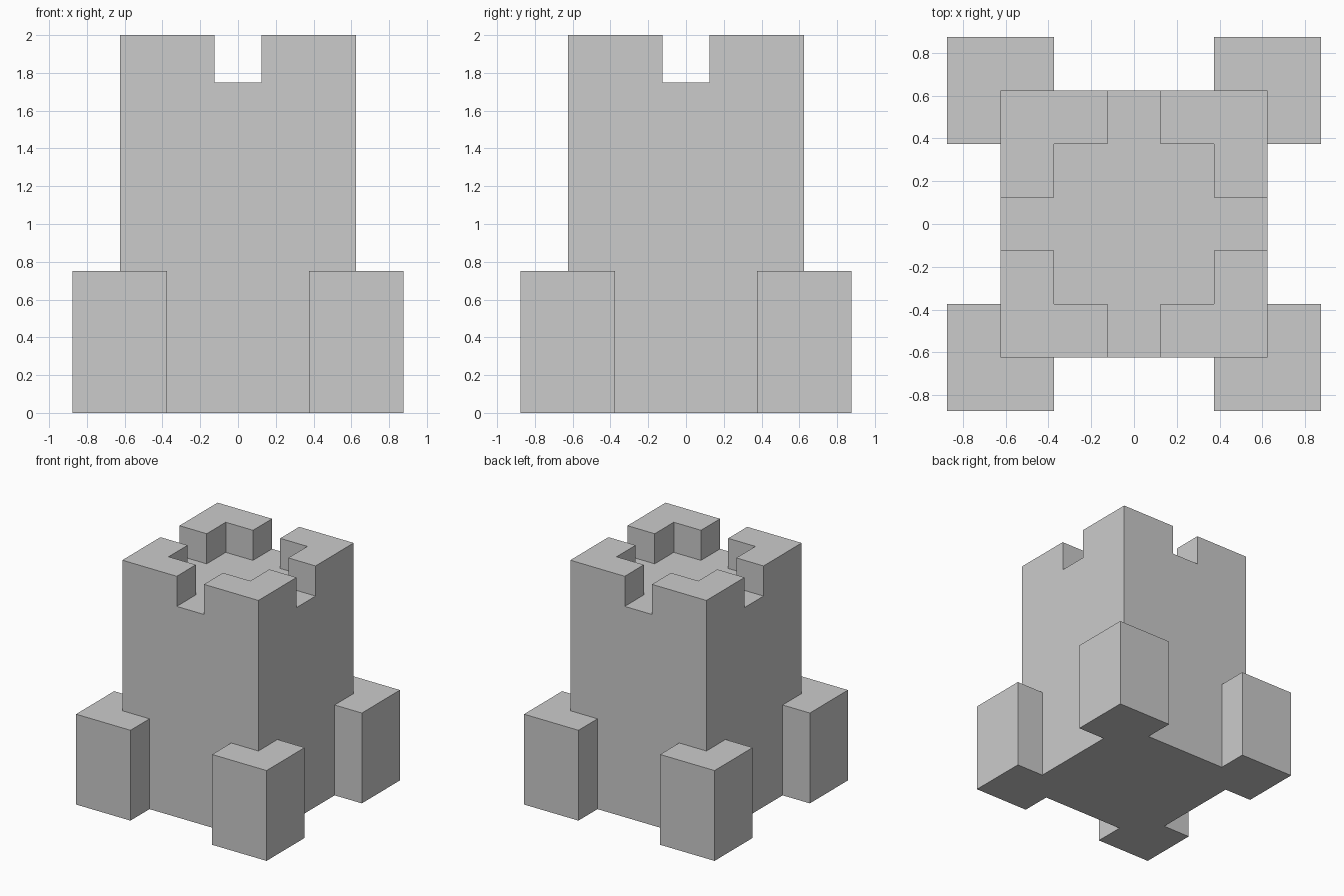
import bpy
import bmesh

if "Cube" in bpy.data.objects:
    bpy.data.objects.remove(bpy.data.objects["Cube"])

HALF = 0.625      # half width of the tower
HEIGHT = 2.0
FLOOR = 1.75      # walkway level behind the battlements
WALL = 0.375      # inner face of the battlements, inner edge of the buttresses
NOTCH = 0.125     # half width of the gaps


def prism(name, outline, z0, z1):
    """Extrude a flat xy outline from z0 up to z1."""
    bm = bmesh.new()
    face = bm.faces.new([bm.verts.new((x, y, z0)) for x, y in outline])
    top = bmesh.ops.extrude_face_region(bm, geom=[face])["geom"]
    verts = [v for v in top if isinstance(v, bmesh.types.BMVert)]
    bmesh.ops.translate(bm, vec=(0, 0, z1 - z0), verts=verts)
    bmesh.ops.recalc_face_normals(bm, faces=bm.faces)
    mesh = bpy.data.meshes.new(name)
    bm.to_mesh(mesh)
    bm.free()
    obj = bpy.data.objects.new(name, mesh)
    bpy.context.collection.objects.link(obj)
    return obj


def rect(hx, hy):
    return [(-hx, -hy), (hx, -hy), (hx, hy), (-hx, hy)]


# Square tower
tower = prism("tower", rect(HALF, HALF), 0, HEIGHT)

# Sunken walkway and two crossing channels leave four L-shaped battlements
cuts = {
    "walkway_cutter": (WALL, WALL),
    "side_notch_cutter": (HALF + 0.2, NOTCH),
    "front_notch_cutter": (NOTCH, HALF + 0.2),
}
for name, (hx, hy) in cuts.items():
    cutter = prism(name, rect(hx, hy), FLOOR, HEIGHT + 0.2)
    cutter.hide_render = True
    cutter.hide_set(True)
    mod = tower.modifiers.new(name, 'BOOLEAN')
    mod.operation = 'DIFFERENCE'
    mod.solver = 'EXACT'
    mod.object = cutter

# Buttresses wrapped round the four corners
OUT = 0.875
corner = [(WALL, HALF), (HALF, HALF), (HALF, WALL),
          (OUT, WALL), (OUT, OUT), (WALL, OUT)]
for depth, sy in (("front", -1), ("back", 1)):
    for side, sx in (("left", -1), ("right", 1)):
        prism(f"{depth}_{side}_buttress",
              [(sx * x, sy * y) for x, y in corner], 0, 0.75)
